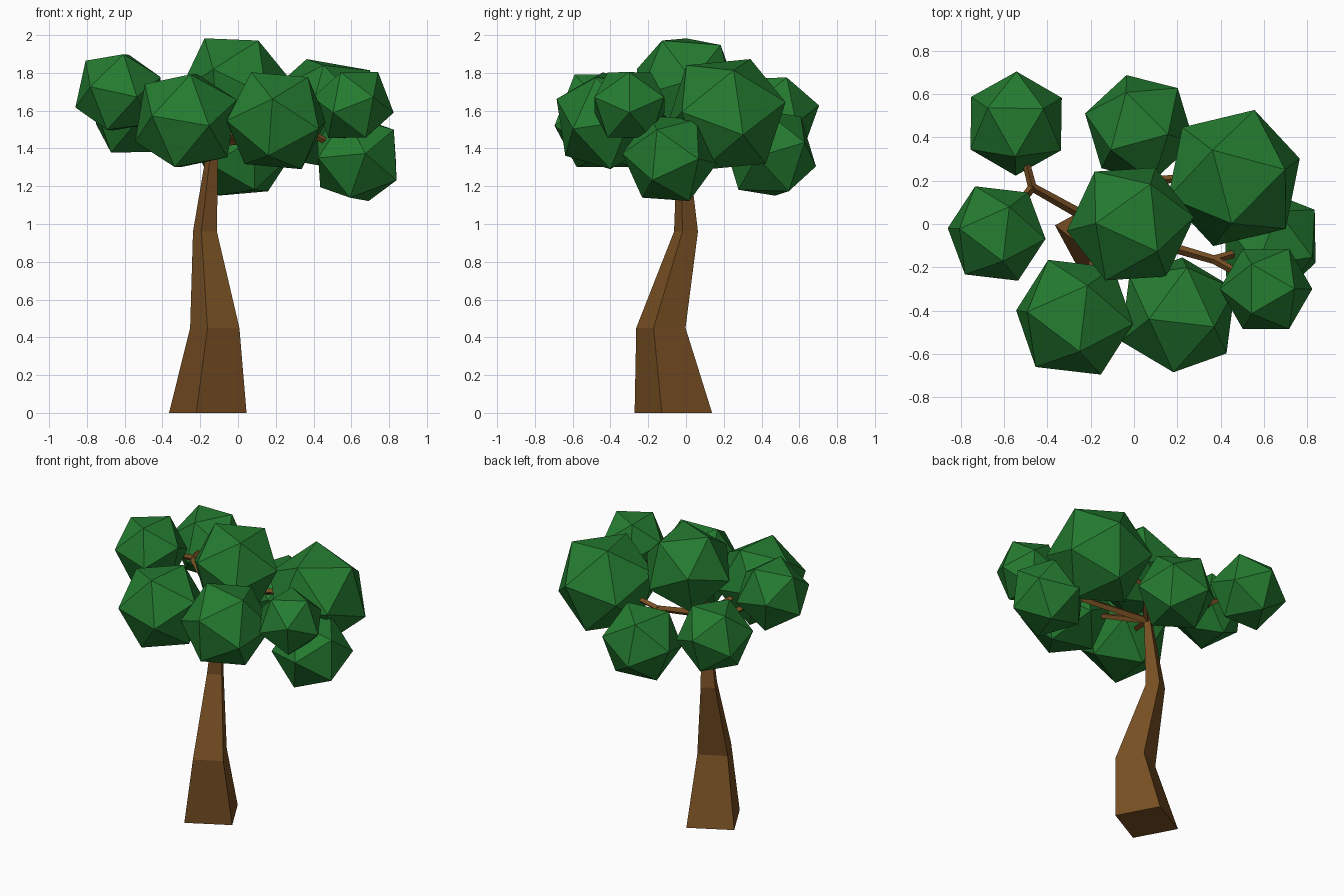
import bpy, bmesh, math
from mathutils import Vector, Matrix

if "Cube" in bpy.data.objects:
    bpy.data.objects.remove(bpy.data.objects["Cube"])


def material(name, rgb):
    m = bpy.data.materials.new(name)
    m.diffuse_color = (*rgb, 1)
    m.use_nodes = True
    m.node_tree.nodes["Principled BSDF"].inputs["Base Color"].default_value = m.diffuse_color
    return m


BARK = material("bark_brown", (0.19, 0.08, 0.017))
LEAF = material("leaf_green", (0.018, 0.20, 0.03))


def finish(bm, name, mat):
    bmesh.ops.recalc_face_normals(bm, faces=bm.faces)
    me = bpy.data.meshes.new(name)
    bm.to_mesh(me)
    bm.free()
    me.materials.append(mat)
    ob = bpy.data.objects.new(name, me)
    bpy.context.collection.objects.link(ob)
    return ob


def frame(p, q):
    """Orthonormal frame from two corner directions."""
    e1 = Vector(p).normalized()
    q = Vector(q)
    e2 = (q - e1 * q.dot(e1)).normalized()
    return Matrix((e1, e2, e1.cross(e2))).transposed()


def leaf_clump(name, centre, radius, p, q):
    """Icosahedron turned so two neighbouring corners point along p and q."""
    bm = bmesh.new()
    bmesh.ops.create_icosphere(bm, subdivisions=1, radius=radius)
    bm.verts.ensure_lookup_table()
    v = bm.verts[0]
    w = v.link_edges[0].other_vert(v)
    turn = frame(p, q) @ frame(v.co, w.co).transposed()
    bm.transform(Matrix.Translation(centre) @ turn.to_4x4())
    finish(bm, name, LEAF)


def branch(name, a, b, r1, r2):
    """Thin four-sided tapered limb between two points."""
    a, b = Vector(a), Vector(b)
    d = b - a
    bm = bmesh.new()
    bmesh.ops.create_cone(bm, cap_ends=True, segments=4,
                          radius1=r1, radius2=r2, depth=d.length)
    rot = d.to_track_quat('Z', 'Y').to_matrix().to_4x4()
    bm.transform(Matrix.Translation((a + b) / 2) @ rot)
    finish(bm, name, BARK)


# Trunk: bent square loft, (x, y, z, corner radius)
rings = [(-0.16, -0.067, 0.0, 0.214), (-0.123, -0.133, 0.45, 0.136),
         (-0.175, 0.0, 0.96, 0.066), (-0.13, -0.02, 1.45, 0.026)]
bm = bmesh.new()
loops = []
for x, y, z, r in rings:
    loops.append([bm.verts.new((x + r * math.cos(t), y + r * math.sin(t), z))
                  for t in (math.radians(-16.5 + 90 * i) for i in range(4))])
for lo, hi in zip(loops, loops[1:]):
    for i in range(4):
        j = (i + 1) % 4
        bm.faces.new((lo[i], lo[j], hi[j], hi[i]))
bm.faces.new(loops[0][::-1])
bm.faces.new(loops[-1])
finish(bm, "trunk", BARK)

# Leaf clumps: centre, radius, two corner directions
clumps = {
    "back_left": ((-0.545, 0.464, 1.577), 0.246, (0.002, 0.238, 0.05), (0.21, 0.122, -0.04)),
    "left": ((-0.635, -0.044, 1.697), 0.241, (0.226, -0.025, 0.08), (0.1455, 0.189, -0.03)),
    "front_left": ((-0.275, -0.431, 1.547), 0.293, (0.27, -0.032, 0.11), (0.155, 0.245, -0.04)),
    "front_right": ((0.203, -0.42, 1.547), 0.29, (0.261, 0.12, 0), (0.161, -0.06, 0.233)),
    "right_small": ((0.61, -0.30, 1.63), 0.218, (0.212, 0, -0.04), (0.102, 0.18, 0.04)),
    "right_low": ((0.63, -0.087, 1.347), 0.256, (-0.045, 0.253, -0.026), (0.03, 0.169, 0.193)),
    "back_right": ((0.462, 0.2125, 1.58), 0.335, (0.095, 0.314, 0.065), (0.3025, 0.083, -0.11)),
    "back": ((0.026, 0.443, 1.375), 0.262, (-0.061, 0.245, -0.07), (0.175, 0.194, 0.055)),
    "top": ((-0.016, 0.0, 1.732), 0.298, (0.293, 0.032, 0.03), (0.099, 0.261, -0.09)),
}
for key, spec in clumps.items():
    leaf_clump("leaves_" + key, *spec)

# Branches: three forked limbs, each feeding two clumps
crown = (-0.13, -0.02, 1.43)
forks = {
    "left": ((-0.47, 0.17, 1.60), ("back_left", "left")),
    "right": ((0.37, -0.165, 1.49), ("right_small", "right_low")),
    "back": ((0.07, 0.205, 1.50), ("back_right", "back")),
}
for key, (fork, ends) in forks.items():
    branch("limb_" + key, crown, fork, 0.026, 0.02)
    for e in ends:
        branch("twig_" + e, fork, clumps[e][0], 0.02, 0.014)

# Straight limbs to the remaining clumps
for key in ("front_left", "front_right", "top"):
    branch("limb_" + key, crown, clumps[key][0], 0.024, 0.015)
